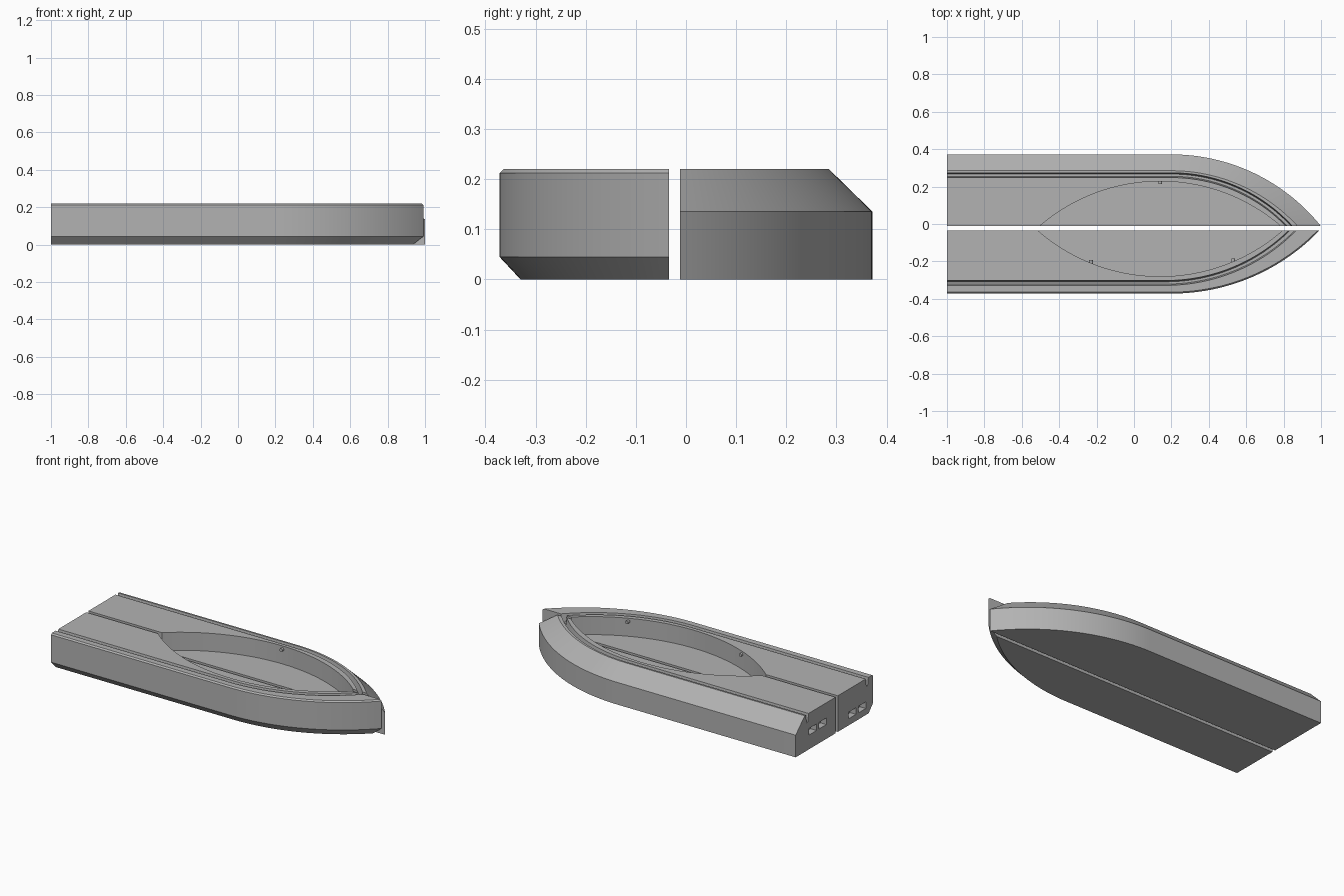
import bpy, bmesh, math
from mathutils import Vector

cube = bpy.data.objects.get("Cube")
if cube:
    bpy.data.objects.remove(cube, do_unlink=True)

grey = bpy.data.materials.new("plain grey")
grey.use_nodes = True
COLOR = (0.45, 0.45, 0.45, 1)
grey.diffuse_color = COLOR
grey.node_tree.nodes["Principled BSDF"].inputs["Base Color"].default_value = COLOR

STERN, TOP, SEGS = -1.0, 0.22, 40


def rail(x0, y_side, x_end, y_in, stern=STERN):
    """Straight side that bends through a tangent arc to the centre plane."""
    run, sag = x_end - x0, abs(y_side - y_in)
    r = (run * run + sag * sag) / (2 * sag)
    sign = 1 if y_side > y_in else -1
    sweep = math.asin(run / r)
    pts = [(stern, y_side)]
    for i in range(SEGS + 1):
        a = sweep * i / SEGS
        pts.append((x0 + r * math.sin(a), y_side - sign * r * (1 - math.cos(a))))
    return pts


def loft(name, layers):
    """Closed solid from matching outlines, each given as (z, points)."""
    bm = bmesh.new()
    rings = [[bm.verts.new((x, y, z)) for x, y in pts] for z, pts in layers]
    n = len(rings[0])
    for low, high in zip(rings, rings[1:]):
        for i in range(n):
            j = (i + 1) % n
            bm.faces.new((low[i], low[j], high[j], high[i]))
    bm.faces.new(rings[0])
    bm.faces.new(rings[-1])
    bmesh.ops.recalc_face_normals(bm, faces=bm.faces)
    mesh = bpy.data.meshes.new(name)
    bm.to_mesh(mesh)
    bm.free()
    mesh.materials.append(grey)
    ob = bpy.data.objects.new(name, mesh)
    bpy.context.collection.objects.link(ob)
    return ob


def box(name, lo, hi):
    pts = [(lo[0], lo[1]), (hi[0], lo[1]), (hi[0], hi[1]), (lo[0], hi[1])]
    return loft(name, [(lo[2], pts), (hi[2], pts)])


def cut(ob, cutter):
    cutter.hide_render = True
    mod = ob.modifiers.new("cut", "BOOLEAN")
    mod.operation, mod.solver, mod.object = "DIFFERENCE", "EXACT", cutter
    bpy.context.view_layer.objects.active = ob
    bpy.ops.object.modifier_apply(modifier=mod.name)
    bpy.data.objects.remove(cutter, do_unlink=True)


def smooth(ob):
    bpy.ops.object.select_all(action="DESELECT")
    ob.select_set(True)
    bpy.context.view_layer.objects.active = ob
    bpy.ops.object.shade_smooth_by_angle(angle=math.radians(25))


def build_half(name, side, y_in, levels, groove, well, slots, pegs):
    over = y_in - side * 0.008

    # hull body, stacked from side rails
    body = loft(name, [(z, rail(x0, y, xe, y_in) + [(STERN, y_in)])
                       for z, x0, y, xe in levels])

    # tapered groove along the deck edge
    x0, y_out, xe_out, y_inner, xe_inner = groove
    layers = []
    for z, t in ((TOP - 0.05, 0.007), (TOP, 0), (TOP + 0.02, 0)):
        outer = rail(x0, y_out - side * t, xe_out - t, over, STERN - 0.1)
        inner = rail(x0, y_inner + side * t, xe_inner + t, over, STERN - 0.1)
        layers.append((z, outer + inner[::-1]))
    cut(body, loft("groove_cutter", layers))

    # lens-shaped well, open at the centre plane
    mid, half, y_peak, floor = well
    arc = rail(mid, y_peak, mid + half, y_in)[1:]
    arc = [(2 * mid - x, y) for x, y in arc[:0:-1]] + arc
    arc = [(mid - half, over)] + arc + [(mid + half, over)]
    cut(body, loft("well_cutter", [(floor, arc), (TOP + 0.05, arc)]))

    # pair of small stern slots
    y_slot, z_slot = slots
    for s in (-1, 1):
        y = y_slot + s * 0.047
        cut(body, box("slot_cutter", (STERN - 0.05, y - 0.036, z_slot - 0.02),
                      (STERN + 0.04, y + 0.036, z_slot + 0.02)))
    smooth(body)

    # small round pegs on the well wall
    sag = abs(y_peak - y_in)
    r = (half * half + sag * sag) / (2 * sag)
    for i, x in enumerate(pegs):
        y = y_peak - side * (r - math.sqrt(r * r - (x - mid) ** 2))
        bpy.ops.mesh.primitive_cylinder_add(
            vertices=16, radius=0.01, depth=0.03, location=(x, y, TOP - 0.02),
            rotation=(math.pi / 2, 0, 0))
        peg = bpy.context.object
        peg.name = f"{name}_peg_{i + 1}"
        peg.data.materials.append(grey)
        smooth(peg)


# half with the broad upper chamfer
build_half("back_hull_half", 1, -0.012,
           [(0, 0.2, 0.372, 1), (0.135, 0.2, 0.372, 1), (TOP, 0.2, 0.285, 0.875)],
           (0.2, 0.274, 0.855, 0.248, 0.82),
           (0.14, 0.645, 0.228, 0.11), (0.16, 0.107), [0.14])

# half with the lower chamfer
build_half("front_hull_half", -1, -0.034,
           [(0, 0.2, -0.33, 0.935), (0.045, 0.2, -0.372, 0.992),
            (0.212, 0.2, -0.372, 0.992), (TOP, 0.2, -0.364, 0.982)],
           (0.17, -0.328, 0.875, -0.302, 0.835),
           (0.14, 0.655, -0.28, 0.11), (-0.22, 0.06), [-0.23, 0.53])
